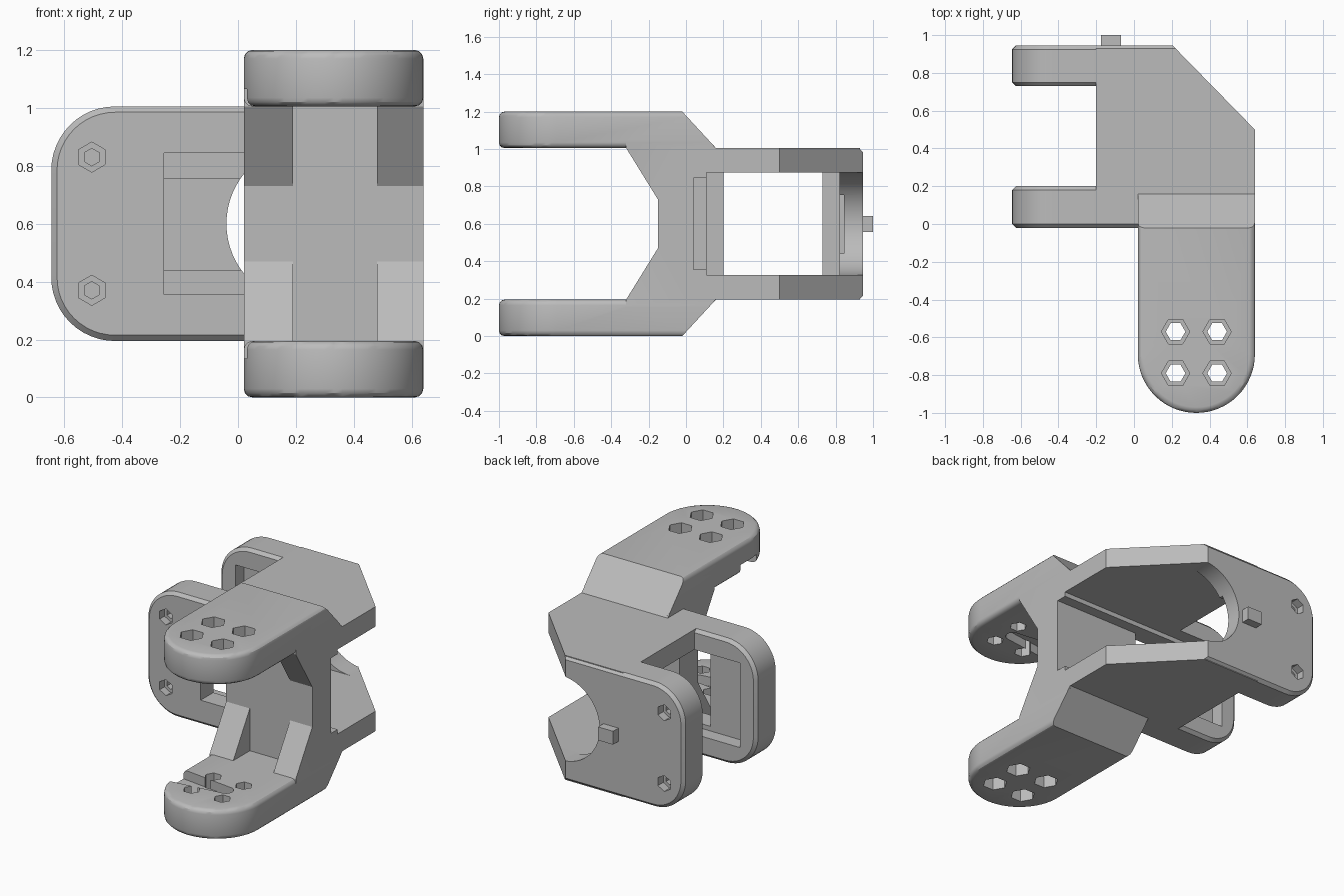
import bpy, bmesh, math
from mathutils import Vector

cube = bpy.data.objects.get("Cube")
if cube:
    bpy.data.objects.remove(cube, do_unlink=True)

grey = bpy.data.materials.new("matte_grey")
grey.use_nodes = True
grey.diffuse_color = (0.5, 0.5, 0.5, 1)
grey.node_tree.nodes["Principled BSDF"].inputs["Base Color"].default_value = (0.5, 0.5, 0.5, 1)

H = 1.2            # total height
LOW = 0.195        # top of the lower arm, bottom of the rear body
HIGH = H - LOW


def place(axis, u, v, w):
    return {"x": Vector((w, u, v)), "y": Vector((u, w, v)), "z": Vector((u, v, w))}[axis]


def prism(name, pts, lo, hi, axis, bevel=0, segs=1, plane=None):
    """Extrude an outline along an axis, soften its rims, optionally trim it."""
    bm = bmesh.new()
    ends = [[bm.verts.new(place(axis, u, v, w)) for u, v in pts] for w in (lo, hi)]
    caps = [bm.faces.new(e) for e in ends]
    n = len(pts)
    for i in range(n):
        j = (i + 1) % n
        bm.faces.new((ends[0][i], ends[0][j], ends[1][j], ends[1][i]))
    bmesh.ops.recalc_face_normals(bm, faces=bm.faces)
    if bevel:
        rim = list({e for f in caps for e in f.edges})
        bmesh.ops.bevel(bm, geom=rim, offset=bevel, segments=segs, profile=0.5,
                        affect="EDGES", clamp_overlap=True)
    if plane:
        bmesh.ops.bisect_plane(bm, geom=bm.verts[:] + bm.edges[:] + bm.faces[:],
                               plane_co=plane[0], plane_no=plane[1], clear_outer=True)
        bmesh.ops.holes_fill(bm, edges=[e for e in bm.edges if e.is_boundary], sides=0)
        bmesh.ops.recalc_face_normals(bm, faces=bm.faces)
    mesh = bpy.data.meshes.new(name)
    bm.to_mesh(mesh)
    bm.free()
    ob = bpy.data.objects.new(name, mesh)
    mesh.materials.append(grey)
    bpy.context.collection.objects.link(ob)
    return ob


def box(name, x, y, z):
    return prism(name, [(x[0], y[0]), (x[1], y[0]), (x[1], y[1]), (x[0], y[1])], *z, "z")


def arc(cx, cy, r, a, b, n):
    steps = [math.radians(a + (b - a) * i / n) for i in range(n + 1)]
    return [(cx + r * math.cos(t), cy + r * math.sin(t)) for t in steps]


def hexagon(cx, cy, r, turn=0):
    return arc(cx, cy, r, turn, turn + 300, 5)


def combine(target, tool, operation):
    mod = target.modifiers.new("combine", "BOOLEAN")
    mod.operation = operation
    mod.solver = "EXACT"
    mod.object = tool
    bpy.context.view_layer.objects.active = target
    bpy.ops.object.modifier_apply(modifier=mod.name)
    bpy.data.objects.remove(tool, do_unlink=True)


def add(tool):
    combine(body, tool, "UNION")


def cut(tool):
    combine(body, tool, "DIFFERENCE")


# Upright web with sloped gussets joining the two arms
half = [(0.16, LOW), (0.12, LOW - 0.04), (-0.32, LOW - 0.04), (-0.32, LOW), (-0.15, 0.47)]
body = prism("bracket_body", half + [(y, H - z) for y, z in reversed(half)], 0.02, 0.64, "x")
cut(box("web_recess", (0.19, 0.48), (-0.5, -0.15), (LOW, HIGH)))

# Round-ended fork arms, trimmed by a slope at the back
arm = [(0.64, 0.4), (0.02, 0.4)] + arc(0.33, -0.69, 0.31, 180, 360, 32)
add(prism("upper_arm", arm, HIGH, H, "z", 0.03, 3,
          ((0, -0.02, H), Vector((0, H - HIGH, 0.18)))))
add(prism("lower_arm", arm, 0, LOW, "z", 0.03, 3,
          ((0, -0.02, 0), Vector((0, LOW, -0.18)))))

# Rear body: a block plus front and back plates with rounded, chamfered edges
add(box("rear_block", (-0.2, 0.64), (0, 0.93), (LOW, HIGH)))
r = 0.22
plate = ([(0.64, LOW), (0.64, HIGH)]
         + arc(-0.645 + r, HIGH - r, r, 90, 180, 12)
         + arc(-0.645 + r, LOW + r, r, 180, 270, 12))
for name, y0, y1 in (("front_plate", -0.02, 0.2), ("back_plate", 0.73, 0.945)):
    add(prism(name, plate, y0, y1, "y", 0.02))

# Slanted rear corner
cut(prism("corner_cutter", [(0.1, 1.052), (0.9, 0.234), (0.9, 1.2)], 0, H, "z"))

# Inner cavity with its pockets and openings
cut(box("cavity", (-0.53, 1), (0.11, 0.82), (0.325, 0.875)))
cut(box("deep_cavity", (-0.255, 1), (0.04, 0.15), (0.355, 0.845)))
cut(box("front_opening", (-0.255, 0.02), (-0.1, 0.1), (0.355, 0.845)))
cut(box("back_recess", (-0.255, 1), (0.8, 0.845), (0.44, 0.755)))
notch = [(1, 0.325), (1, 0.875)] + arc(0.235, 0.6, 0.275, 90, 270, 32)
cut(prism("round_notch", notch, 0.8, 1.1, "y"))

# Stepped hexagonal screw holes in the plates
for z in (0.37, 0.83):
    for outer, step, deep in ((-0.1, 0.03, 0.08), (1.05, 0.89, 0.85)):
        for radius, inner in ((0.052, step), (0.03, deep)):
            cut(prism("plate_hole", hexagon(-0.505, z, radius, 30),
                      min(outer, inner), max(outer, inner), "y"))

# Stepped hexagonal holes through both arms
for x in (0.22, 0.44):
    for y in (-0.57, -0.79):
        cut(prism("through_hole", hexagon(x, y, 0.052), -0.1, H + 0.1, "z"))
        cut(prism("lower_hex", hexagon(x, y, 0.075), -0.1, 0.09, "z"))
        cut(prism("upper_hex", hexagon(x, y, 0.075), H - 0.09, H + 0.1, "z"))

# Tapered lever slots on the inner faces of the arms
slot = [(-0.05, -0.58), (-0.05, -0.78)] + arc(0.39, -0.68, 0.045, -85, 85, 10)
cut(prism("lower_slot", slot, LOW - 0.06, LOW + 0.02, "z"))
cut(prism("upper_slot", slot, HIGH - 0.02, HIGH + 0.06, "z"))

# Small locating peg on the back
peg = box("back_peg", (-0.175, -0.068), (0.9, 1.0), (0.555, 0.642))

for ob in (body, peg):
    bpy.ops.object.select_all(action="DESELECT")
    ob.select_set(True)
    bpy.context.view_layer.objects.active = ob
    bpy.ops.object.shade_smooth_by_angle(angle=math.radians(30))
